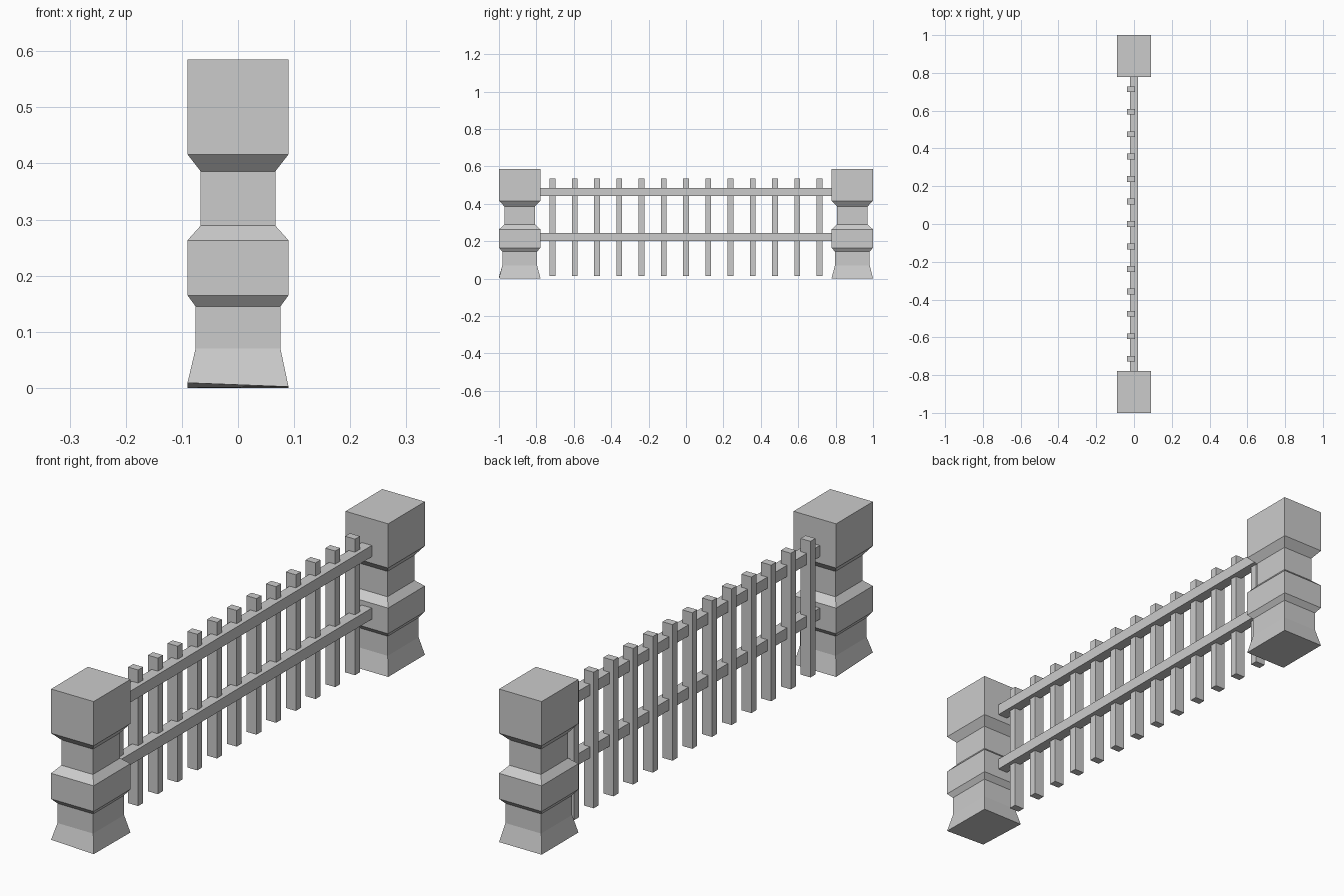
import bpy, bmesh

if "Cube" in bpy.data.objects:
    bpy.data.objects.remove(bpy.data.objects["Cube"])

HALF_X, HALF_Y, POST_Y = 0.09, 0.111, 0.889
# post profile: (height, width factor)
PROFILE = [(0, 1), (0.07, 0.84), (0.145, 0.84), (0.165, 1), (0.263, 1),
           (0.289, 0.74), (0.386, 0.74), (0.416, 1), (0.585, 1)]


def finish(bm, name):
    bmesh.ops.recalc_face_normals(bm, faces=bm.faces)
    mesh = bpy.data.meshes.new(name)
    bm.to_mesh(mesh)
    bm.free()
    obj = bpy.data.objects.new(name, mesh)
    bpy.context.collection.objects.link(obj)
    return obj


def box(name, lo, hi):
    bm = bmesh.new()
    bmesh.ops.create_cube(bm, size=1)
    for v in bm.verts:
        v.co = [(a + b) / 2 + c * (b - a) for a, b, c in zip(lo, hi, v.co)]
    return finish(bm, name)


def post(name, y, tilt):
    bm = bmesh.new()
    rings = [[bm.verts.new((sx * HALF_X * s, y + sy * HALF_Y * s, z))
              for sx, sy in ((-1, -1), (1, -1), (1, 1), (-1, 1))]
             for z, s in PROFILE]
    for a, b in zip(rings, rings[1:]):
        for i in range(4):
            j = (i + 1) % 4
            bm.faces.new((a[i], a[j], b[j], b[i]))
    bm.faces.new(rings[0][::-1])
    bm.faces.new(rings[-1])
    # slightly uneven foot on the front post
    if tilt:
        rings[0][0].co.z = 0.009
        rings[0][1].co.z = 0.002
    return finish(bm, name)


# end posts
post("front_post", -POST_Y, True)
post("back_post", POST_Y, False)

# horizontal rails
for name, z in (("lower_rail", 0.202), ("upper_rail", 0.441)):
    box(name, (-0.021, -0.78, z), (0.021, 0.78, z + 0.043))

# upright pickets
for i in range(13):
    y = (i - 6) * 0.119
    box(f"picket_{i + 1}", (-0.037, y - 0.015, 0.014), (0.005, y + 0.015, 0.534))
